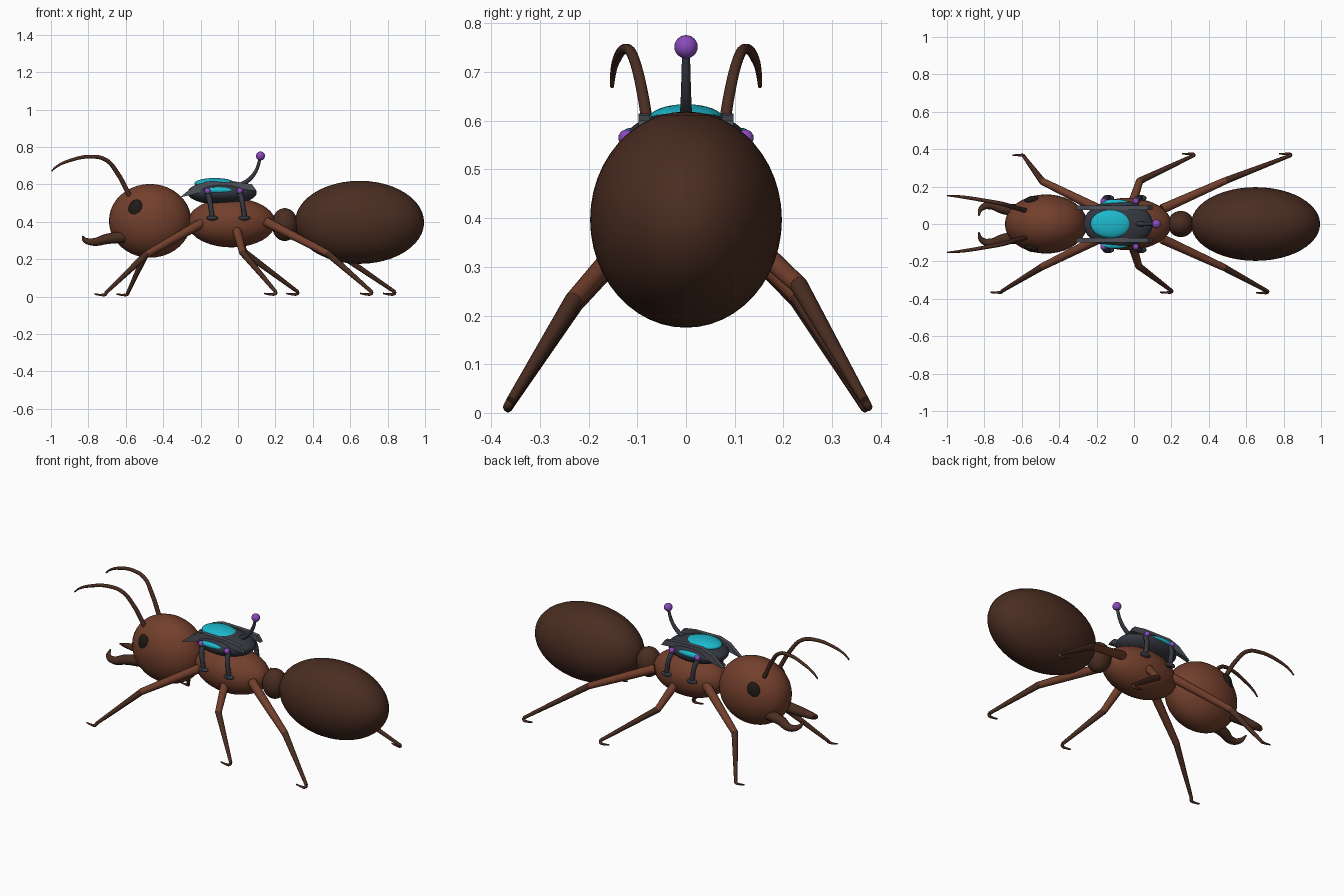
import bpy, bmesh, math
from mathutils import Vector

if "Cube" in bpy.data.objects:
    bpy.data.objects.remove(bpy.data.objects["Cube"])


def mat(name, r, g, b):
    m = bpy.data.materials.new(name)
    m.diffuse_color = (r, g, b, 1)
    m.use_nodes = True
    m.node_tree.nodes["Principled BSDF"].inputs["Base Color"].default_value = m.diffuse_color
    return m


BROWN = mat("chestnut", 0.17, 0.05, 0.025)
DARK = mat("dark_brown", 0.068, 0.026, 0.015)
BLACK = mat("eye_black", 0.015, 0.011, 0.009)
SHELL = mat("dark_slate", 0.035, 0.039, 0.052)
STEEL = mat("steel", 0.075, 0.082, 0.1)
CYAN = mat("cyan", 0.012, 0.48, 0.6)
PURPLE = mat("purple", 0.25, 0.07, 0.5)


def activate(ob):
    bpy.ops.object.select_all(action='DESELECT')
    ob.select_set(True)
    bpy.context.view_layer.objects.active = ob


def ball(name, loc, size, m, rot=(0, 0, 0), seg=32):
    bpy.ops.mesh.primitive_uv_sphere_add(segments=seg, ring_count=seg // 2, location=loc, rotation=rot)
    ob = bpy.context.object
    ob.name = name
    ob.scale = size
    ob.data.materials.append(m)
    bpy.ops.object.shade_smooth()
    return ob


def tube(name, pts, radii, m, smooth=True):
    cu = bpy.data.curves.new(name, 'CURVE')
    cu.dimensions = '3D'
    cu.bevel_depth = 1
    cu.bevel_resolution = 3
    cu.resolution_u = 6
    cu.use_fill_caps = True
    if smooth:
        sp = cu.splines.new('BEZIER')
        sp.bezier_points.add(len(pts) - 1)
        for bp, p, r in zip(sp.bezier_points, pts, radii):
            bp.co, bp.radius = p, r
            bp.handle_left_type = bp.handle_right_type = 'AUTO'
    else:
        sp = cu.splines.new('POLY')
        sp.points.add(len(pts) - 1)
        for q, p, r in zip(sp.points, pts, radii):
            q.co, q.radius = (*p, 1), r
    ob = bpy.data.objects.new(name, cu)
    bpy.context.collection.objects.link(ob)
    cu.materials.append(m)
    activate(ob)
    bpy.ops.object.convert(target='MESH')
    ob = bpy.context.object
    bpy.ops.object.shade_smooth_by_angle(angle=math.radians(50))
    return ob


# Body segments
ball("head", (-0.47, 0, 0.405), (0.22, 0.158, 0.197), BROWN, seg=40)
ball("thorax", (-0.035, 0, 0.395), (0.235, 0.14, 0.132), BROWN, seg=40)
ball("waist", (0.25, 0, 0.385), (0.07, 0.07, 0.088), DARK)
ball("abdomen", (0.65, 0, 0.397), (0.345, 0.197, 0.222), DARK, seg=48)

for s, side in ((1, "left"), (-1, "right")):
    # Face parts
    ball(f"{side}_eye", (-0.548, s * 0.127, 0.47), (0.038, 0.022, 0.05), BLACK,
         rot=(0, math.radians(15), s * math.radians(14)))
    tube(f"{side}_mandible",
         [(-0.61, s * 0.07, 0.32), (-0.70, s * 0.082, 0.308), (-0.77, s * 0.1, 0.292),
          (-0.815, s * 0.085, 0.3), (-0.83, s * 0.045, 0.322)],
         [0.034, 0.029, 0.022, 0.015, 0.004], DARK)
    tube(f"{side}_antenna",
         [(-0.58, s * 0.072, 0.54), (-0.645, s * 0.09, 0.66), (-0.705, s * 0.108, 0.73),
          (-0.785, s * 0.123, 0.748), (-0.9, s * 0.142, 0.727), (-0.97, s * 0.15, 0.695),
          (-0.997, s * 0.152, 0.67)],
         [0.013, 0.012, 0.011, 0.0105, 0.009, 0.006, 0.004], DARK)

# Legs: hip, knee, ankle; the toe always points forward along -x
LEGS = {
    "left_front": ((-0.19, 0.08, 0.395), (-0.49, 0.228, 0.235), (-0.588, 0.36, 0.022)),
    "right_front": ((-0.19, -0.08, 0.395), (-0.49, -0.228, 0.225), (-0.705, -0.358, 0.022)),
    "left_middle": ((-0.015, 0.09, 0.385), (0.03, 0.23, 0.24), (0.32, 0.367, 0.025)),
    "right_middle": ((-0.015, -0.09, 0.385), (0.025, -0.225, 0.235), (0.202, -0.358, 0.025)),
    "left_rear": ((0.15, 0.08, 0.4), (0.49, 0.232, 0.262), (0.838, 0.367, 0.025)),
    "right_rear": ((0.15, -0.08, 0.4), (0.48, -0.232, 0.23), (0.715, -0.36, 0.025)),
}
for name, (hip, knee, ankle) in LEGS.items():
    h, k, a = map(Vector, (hip, knee, ankle))
    s = 1 if a.y > 0 else -1
    tube(name + "_thigh", [h, k], [0.026, 0.019], BROWN, False)
    ball(name + "_knee", k, (0.0185,) * 3, DARK, seg=16)
    tube(name + "_shin", [k, a], [0.0185, 0.0095], DARK, False)
    tube(name + "_toe", [a, a + Vector((-0.004, s * 0.006, -0.01)),
                         a + Vector((-0.03, s * 0.008, -0.013)), a + Vector((-0.062, s * 0.008, -0.008))],
         [0.0095, 0.009, 0.006, 0.004], DARK)

# Saddle pack with cyan windows
ball("pack_shell", (-0.085, 0, 0.555), (0.185, 0.128, 0.065), SHELL, seg=40)
ball("top_window", (-0.125, 0, 0.605), (0.108, 0.076, 0.029), CYAN)

# Side rails: extruded bent profile, one per side
PROFILE = [(-0.31, 0.53), (-0.235, 0.593), (-0.17, 0.615), (0.0, 0.612), (0.075, 0.6), (0.1, 0.565),
           (0.06, 0.568), (-0.02, 0.58), (-0.16, 0.582), (-0.225, 0.55)]
for s, side in ((1, "left"), (-1, "right")):
    bm = bmesh.new()
    f = bm.faces.new([bm.verts.new((x, s * 0.086 - 0.012, z)) for x, z in PROFILE])
    ext = bmesh.ops.extrude_face_region(bm, geom=[f])
    bmesh.ops.translate(bm, vec=(0, 0.024, 0),
                        verts=[v for v in ext["geom"] if isinstance(v, bmesh.types.BMVert)])
    bmesh.ops.recalc_face_normals(bm, faces=bm.faces)
    me = bpy.data.meshes.new(f"{side}_rail")
    bm.to_mesh(me)
    bm.free()
    me.materials.append(STEEL)
    bpy.context.collection.objects.link(bpy.data.objects.new(f"{side}_rail", me))

    ball(f"{side}_side_window", (-0.105, s * 0.114, 0.568), (0.075, 0.018, 0.017), CYAN,
         rot=(s * math.radians(25), 0, 0))
    # Clamp legs gripping the thorax
    for x, end in ((-0.163, "front"), (0.01, "back")):
        ball(f"{side}_{end}_clamp_knob", (x, s * 0.122, 0.565), (0.017,) * 3, PURPLE, seg=20)
        tube(f"{side}_{end}_clamp",
             [(x, s * 0.108, 0.56), (x + 0.012, s * 0.134, 0.51), (x + 0.025, s * 0.138, 0.425)],
             [0.015, 0.014, 0.013], SHELL)
        ball(f"{side}_{end}_clamp_foot", (x + 0.025, s * 0.138, 0.42), (0.032, 0.018, 0.013), SHELL, seg=20)

# Signal mast
tube("mast", [(0.01, 0, 0.595), (0.055, 0, 0.622), (0.095, 0, 0.67), (0.12, 0, 0.745)],
     [0.014, 0.012, 0.01, 0.008], SHELL)
ball("mast_knob", (0.12, 0, 0.752), (0.024,) * 3, PURPLE, seg=24)
